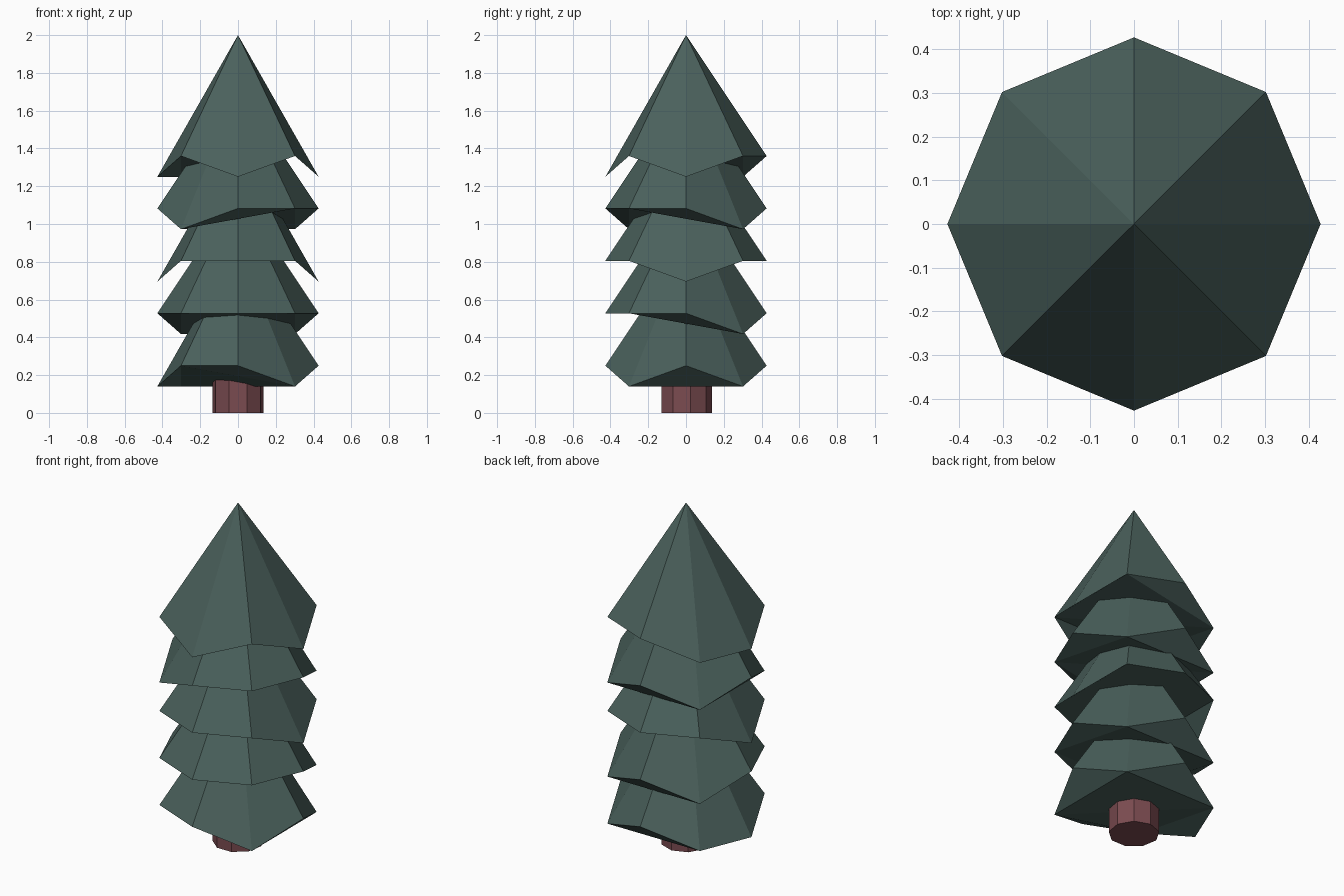
import bpy, bmesh, math

if "Cube" in bpy.data.objects:
    bpy.data.objects.remove(bpy.data.objects["Cube"])


def material(name, rgb):
    m = bpy.data.materials.new(name)
    m.diffuse_color = (*rgb, 1)
    m.use_nodes = True
    m.node_tree.nodes["Principled BSDF"].inputs["Base Color"].default_value = m.diffuse_color
    return m


def finish(bm, name, mat):
    bmesh.ops.recalc_face_normals(bm, faces=bm.faces)
    me = bpy.data.meshes.new(name)
    bm.to_mesh(me)
    bm.free()
    me.materials.append(mat)
    ob = bpy.data.objects.new(name, me)
    bpy.context.collection.objects.link(ob)
    return ob


green = material("pine green", (0.069, 0.119, 0.107))
brown = material("bark brown", (0.195, 0.07, 0.08))

RADIUS, STEP = 0.427, 0.2775
HIGH, LOW = 0.64, 0.75  # drop of raised and drooping rim corners below the tip

# Rim corners counter-clockwise from +x, H raised / L drooping, top tier first
TIERS = ["LHHLLHLH", "HLHLHLHH", "LHHHLHHH", "HLHLHHHH", "HLHLLHHL"]


def branch_tier(name, tip, pattern):
    bm = bmesh.new()
    apex = bm.verts.new((0, 0, tip))
    rim = []
    for i, c in enumerate(pattern):
        a = i * math.pi / 4
        z = tip - (HIGH if c == "H" else LOW)
        rim.append(bm.verts.new((RADIUS * math.cos(a), RADIUS * math.sin(a), z)))
    # sloping sides
    for i in range(8):
        bm.faces.new((rim[i], rim[(i + 1) % 8], apex))
    # folded underside: four corner triangles and a split square
    for i in range(0, 8, 2):
        bm.faces.new((rim[(i + 1) % 8], rim[i], rim[i - 1]))
    bm.faces.new((rim[7], rim[5], rim[3]))
    bm.faces.new((rim[7], rim[3], rim[1]))
    return finish(bm, name, green)


for n, pattern in enumerate(TIERS):
    branch_tier(f"branch_tier_{n + 1}", 2 - n * STEP, pattern)

# Nine-sided trunk
bm = bmesh.new()
ring = [bm.verts.new((0.137 * math.cos(a), 0.137 * math.sin(a), 0))
        for a in (math.pi / 2 + k * math.tau / 9 for k in range(9))]
base = bm.faces.new(ring)
ext = bmesh.ops.extrude_face_region(bm, geom=[base], use_keep_orig=True)
top = [v for v in ext["geom"] if isinstance(v, bmesh.types.BMVert)]
bmesh.ops.translate(bm, verts=top, vec=(0, 0, 0.36))
finish(bm, "trunk", brown)
